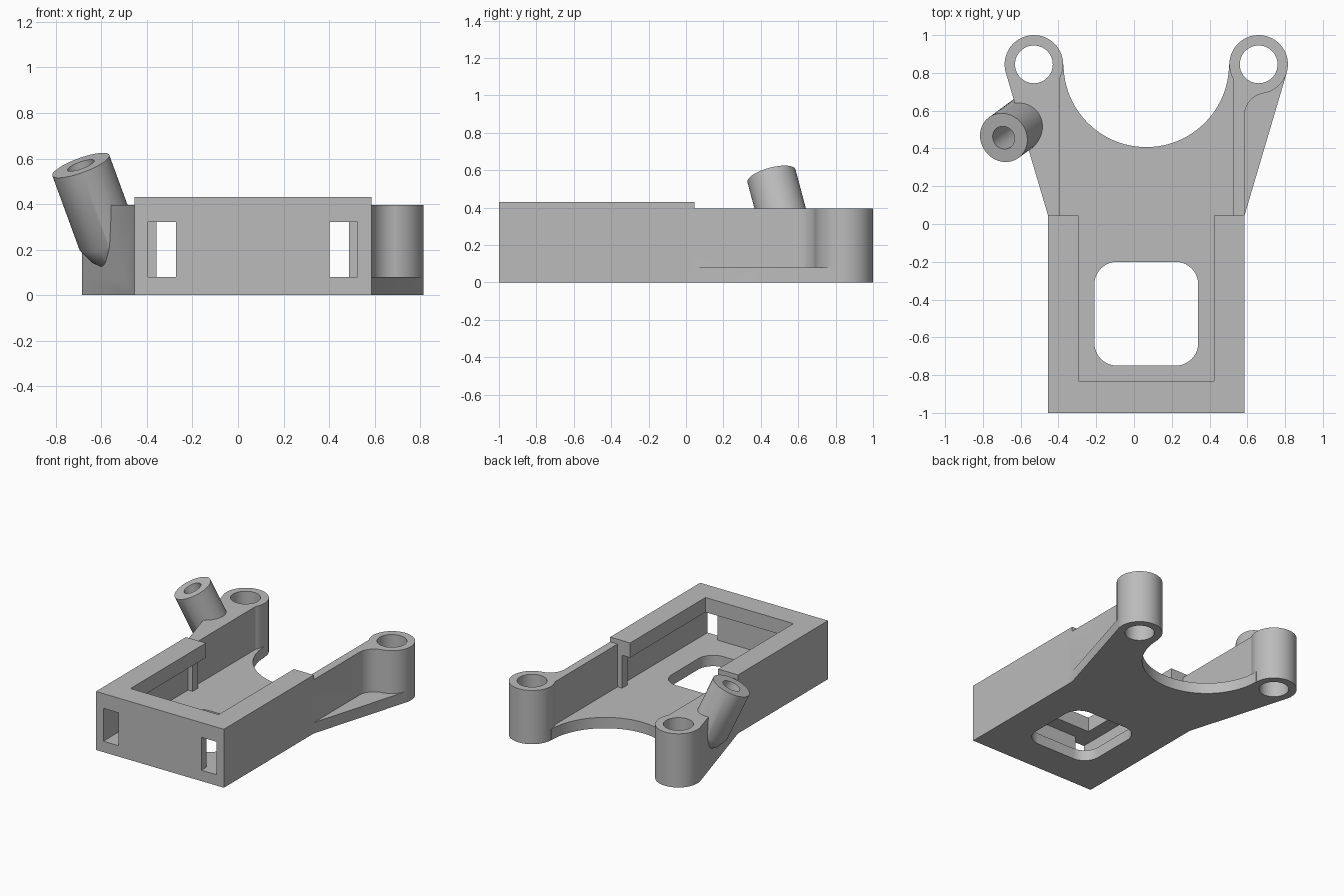
import bpy, bmesh, math
from mathutils import Vector

if "Cube" in bpy.data.objects:
    bpy.data.objects.remove(bpy.data.objects["Cube"])

MID = 0.065                      # mirror line of the bracket
RING_X, RING_Y, RING_R = 0.595, 0.845, 0.155
FLOOR, ARM_H, BOX_H = 0.08, 0.395, 0.43

mat = bpy.data.materials.new("grey_plastic")
mat.diffuse_color = (0.5, 0.5, 0.5, 1)
mat.use_nodes = True
mat.node_tree.nodes["Principled BSDF"].inputs["Base Color"].default_value = mat.diffuse_color


def prism(name, pts, z0, z1):
    """Extrude a flat outline between two heights."""
    bm = bmesh.new()
    face = bm.faces.new([bm.verts.new((x, y, z0)) for x, y in pts])
    ext = bmesh.ops.extrude_face_region(bm, geom=[face])["geom"]
    bmesh.ops.translate(bm, vec=(0, 0, z1 - z0),
                        verts=[v for v in ext if isinstance(v, bmesh.types.BMVert)])
    bmesh.ops.recalc_face_normals(bm, faces=bm.faces)
    me = bpy.data.meshes.new(name)
    bm.to_mesh(me)
    bm.free()
    me.materials.append(mat)
    ob = bpy.data.objects.new(name, me)
    bpy.context.collection.objects.link(ob)
    return ob


def box(name, x0, x1, y0, y1, z0, z1):
    return prism(name, [(x0, y0), (x1, y0), (x1, y1), (x0, y1)], z0, z1)


def arc(cx, cy, r, a0, a1, n):
    return [(cx + r * math.cos(math.radians(a0 + (a1 - a0) * i / n)),
             cy + r * math.sin(math.radians(a0 + (a1 - a0) * i / n))) for i in range(n + 1)]


def disc(name, cx, cy, r, z0, z1, n=64):
    return prism(name, arc(cx, cy, r, 0, 360, n)[:-1], z0, z1)


def combine(target, tool, op):
    """Boolean a tool into the target, then drop the tool."""
    m = target.modifiers.new("cut", 'BOOLEAN')
    m.operation, m.object, m.solver = op, tool, 'EXACT'
    bpy.context.view_layer.objects.active = target
    bpy.ops.object.modifier_apply(modifier=m.name)
    bpy.data.objects.remove(tool)


def add(target, tool):
    combine(target, tool, 'UNION')


def cut(target, tool):
    combine(target, tool, 'DIFFERENCE')


# Open-ended box with overhanging lip
body = box("bracket_body", MID - 0.52, MID + 0.52, -1, 0.045, 0, BOX_H)
cut(body, box("cavity", MID - 0.46, MID + 0.46, -0.94, 0.2, FLOOR, 0.322))
cut(body, box("opening", MID - 0.358, MID + 0.358, -0.83, 0.2, 0.2, 0.6))
for s in (-1, 1):
    # Front windows and end posts under the lip
    xa, xb = sorted((MID + s * 0.46, MID + s * 0.337))
    cut(body, box("window", xa, xb, -1.1, -0.9, FLOOR, 0.322))
    xa, xb = sorted((MID + s * 0.49, MID + s * 0.423))
    add(body, box("post", xa, xb, -0.015, 0.045, 0.05, 0.35))

# Tangent point from the box corner to the ring
px, py = 0.52, 0.045
dx, dy = RING_X - px, RING_Y - py
tilt = math.atan2(dx, dy) + math.asin(RING_R / math.hypot(dx, dy))
tx, ty = RING_X + RING_R * math.cos(tilt), RING_Y - RING_R * math.sin(tilt)

# Flared floor plate with a round bite at the back
right = [(px, 0.0), (px, py), (tx, ty), (RING_X, RING_Y)]
outline = [(MID + x, y) for x, y in right] + [(MID - x, y) for x, y in reversed(right)]
plate = prism("plate", outline, 0, FLOOR)
cut(plate, disc("bite", MID, RING_Y, 0.438, -0.1, 0.2, 96))
add(body, plate)

# Left arm is solid out to the flared edge
add(body, prism("left_arm", [(MID - x, y) for x, y in
    [(0.46, 0.0), (px, 0.0), (px, py), (tx, ty), (RING_X, RING_Y), (0.46, 0.769)]], 0, ARM_H))

# Right arm is a thin wall with a fillet into the ring
fr = 0.12
fx = px + fr
fy = RING_Y - math.sqrt((fr + RING_R) ** 2 - (fx - RING_X) ** 2)
end = math.degrees(math.atan2(RING_Y - fy, RING_X - fx))
wall = [(0.46, 0.0), (px, 0.0)] + arc(fx, fy, fr, 180, end, 12) + [(RING_X, RING_Y), (0.46, 0.769)]
add(body, prism("right_arm", [(MID + x, y) for x, y in wall], 0, ARM_H))

# Rings
for s in (-1, 1):
    add(body, disc("ring", MID + s * RING_X, RING_Y, RING_R, 0, ARM_H))


# Slanted tube on the left arm, tapering into it at the bottom
axis = Vector((-0.366, -0.267, 1)).normalized()
top = Vector((-0.69, 0.457, 0.57))


def tilted(name, rings, n=48):
    """Round solid along the slanted axis from (distance, radius) pairs."""
    q = Vector((0, 0, 1)).rotation_difference(axis)
    bm = bmesh.new()
    loops = [[bm.verts.new(top + q @ Vector((r * math.cos(2 * math.pi * i / n),
                                             r * math.sin(2 * math.pi * i / n), d)))
              for i in range(n)] for d, r in rings]
    for a, b in zip(loops, loops[1:]):
        for i in range(n):
            bm.faces.new((a[i], a[(i + 1) % n], b[(i + 1) % n], b[i]))
    bm.faces.new(loops[0])
    bm.faces.new(loops[-1])
    bmesh.ops.recalc_face_normals(bm, faces=bm.faces)
    ob = box(name, 0, 1, 0, 1, 0, 1)
    bm.to_mesh(ob.data)
    bm.free()
    return ob


add(body, tilted("slanted_tube", [(-0.47, 0.06), (-0.43, 0.1), (-0.36, 0.133), (0, 0.133)]))
cut(body, tilted("tube_bore", [(-0.35, 0.062), (0.1, 0.062)]))

# Ring bores and rounded floor hole
for s in (-1, 1):
    cut(body, disc("bore", MID + s * RING_X, RING_Y, 0.1, -0.1, 0.6))
hole = []
for cx, cy, a in ((1, 1, 0), (-1, 1, 90), (-1, -1, 180), (1, -1, 270)):
    hole += arc(MID + cx * 0.155, -0.475 + cy * 0.155, 0.12, a, a + 90, 10)
cut(body, prism("floor_hole", hole, -0.1, 0.15))

# Shading
bpy.ops.object.select_all(action='DESELECT')
body.select_set(True)
bpy.context.view_layer.objects.active = body
bpy.ops.object.shade_smooth_by_angle(angle=math.radians(30))
